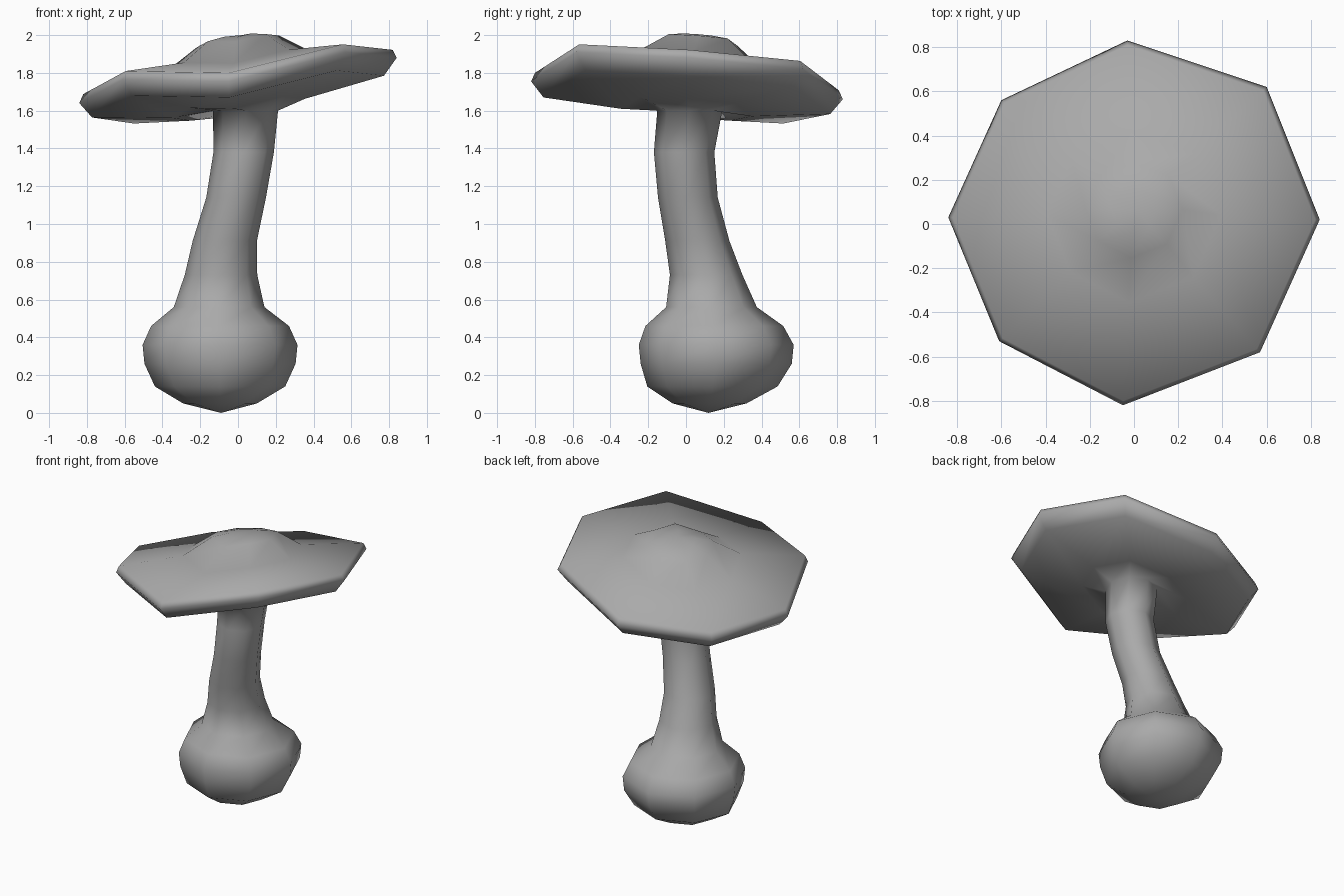
import bpy, bmesh, math
from mathutils import Vector

old = bpy.data.objects.get("Cube")
if old:
    bpy.data.objects.remove(old, do_unlink=True)

SIDES = 8

# Single plain grey
grey = bpy.data.materials.new("plain grey")
grey.use_nodes = True
colour = (0.4, 0.4, 0.4, 1)
grey.diffuse_color = colour
grey.node_tree.nodes["Principled BSDF"].inputs["Base Color"].default_value = colour


def stem_ring(cx, cy, z, r):
    """Level ring of the bulb or stem."""
    angles = [math.tau * i / SIDES for i in range(SIDES)]
    return [Vector((cx + r * math.cos(a), cy + r * math.sin(a), z)) for a in angles]


def cap_ring(scale, z, shift=0.0):
    """Rim outline scaled inwards, keeping part of its tilt and waviness."""
    return [Vector((x * scale, y * scale + shift, z + dz * scale)) for x, y, dz in RIM]


# Bulb and stem: centre x, centre y, height, radius
STEM = [
    (-0.095, 0.125, 0.05, 0.195), (-0.095, 0.14, 0.14, 0.345),
    (-0.095, 0.16, 0.26, 0.40), (-0.095, 0.16, 0.36, 0.41),
    (-0.095, 0.15, 0.46, 0.365), (-0.10, 0.135, 0.56, 0.24),
    (-0.09, 0.107, 0.73, 0.192), (-0.07, 0.06, 0.91, 0.17),
    (-0.01, 0.01, 1.14, 0.158), (0.03, -0.01, 1.38, 0.16),
    (0.04, 0.02, 1.60, 0.172),
]

# Warped cap rim: x, y, height above the mean
RIM = [
    (0.84, 0.02, 0.125), (0.60, 0.62, 0.065), (-0.03, 0.83, -0.095),
    (-0.60, 0.56, -0.15), (-0.84, 0.03, -0.115), (-0.61, -0.53, 0.01),
    (-0.05, -0.82, 0.0), (0.57, -0.58, 0.155),
]

# Cap from the underside, around the lip, up to the dome: scale, height, y shift
CAP = [
    (0.42, 1.61, 0.0), (0.92, 1.67, 0.0), (1.0, 1.755, 0.0), (0.975, 1.80, 0.0),
    (0.47, 1.85, 0.03), (0.26, 1.965, 0.06), (0.12, 1.99, 0.06),
]

rings = [stem_ring(*s) for s in STEM] + [cap_ring(*c) for c in CAP]

# Skin all rings into one continuous mushroom
bm = bmesh.new()
loops = [[bm.verts.new(p) for p in ring] for ring in rings]
for low, high in zip(loops, loops[1:]):
    for i in range(SIDES):
        j = (i + 1) % SIDES
        bm.faces.new((low[i], low[j], high[j], high[i]))

# Close the base and the crown with fans
base = bm.verts.new((-0.09, 0.12, 0.0))
crown = bm.verts.new((0.02, 0.06, 2.0))
for i in range(SIDES):
    j = (i + 1) % SIDES
    bm.faces.new((base, loops[0][j], loops[0][i]))
    bm.faces.new((crown, loops[-1][i], loops[-1][j]))
bmesh.ops.recalc_face_normals(bm, faces=bm.faces[:])

mesh = bpy.data.meshes.new("mushroom")
bm.to_mesh(mesh)
bm.free()
mesh.materials.append(grey)
mesh.shade_smooth()
mushroom = bpy.data.objects.new("mushroom", mesh)
bpy.context.collection.objects.link(mushroom)
